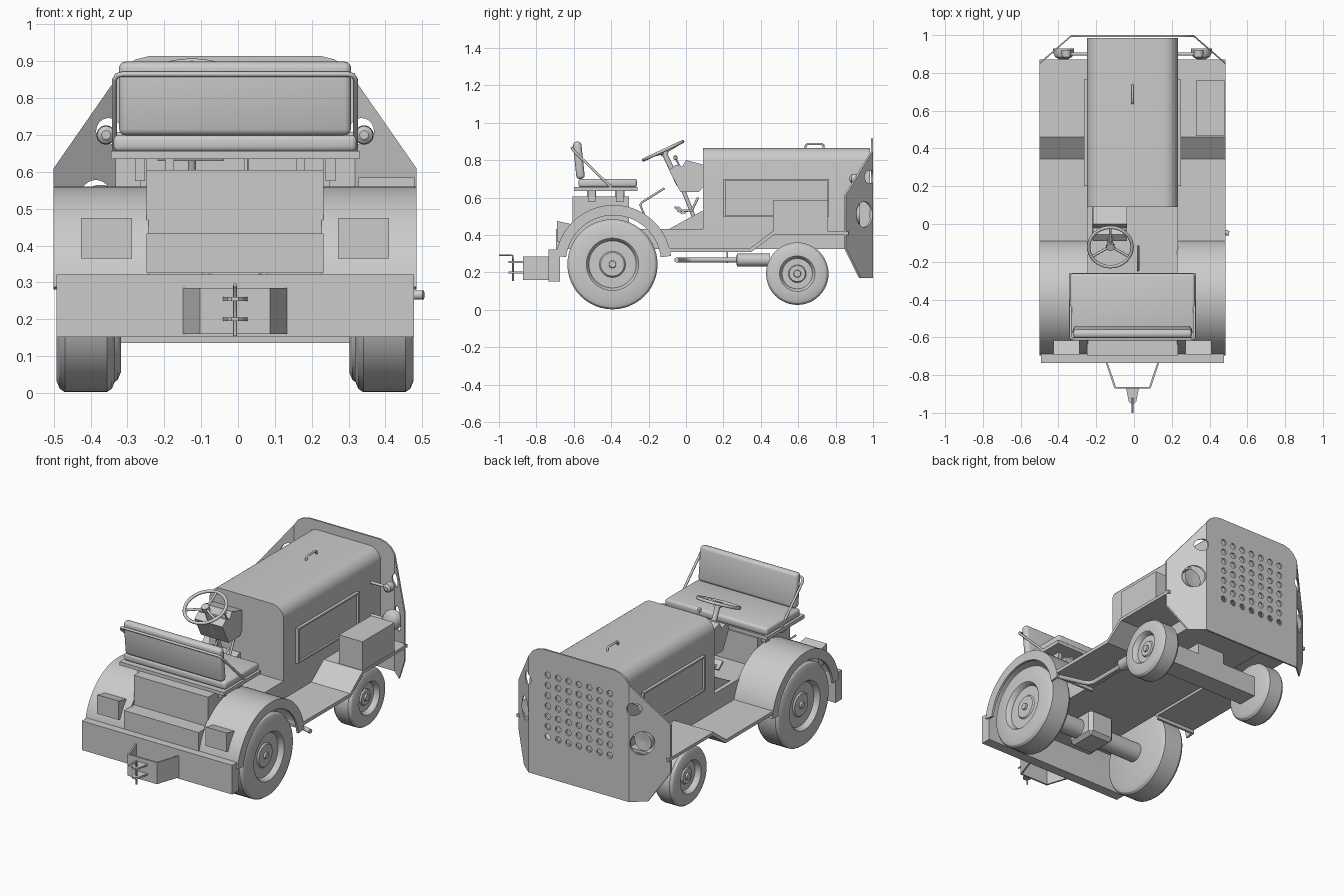
import bpy, bmesh
from math import sin, cos, pi, radians
from mathutils import Vector, Matrix

if "Cube" in bpy.data.objects:
    bpy.data.objects.remove(bpy.data.objects["Cube"])

SHIFT = -0.008  # centreline offset: the exhaust sticks out on one side


def finish(name, bm, bevel=0, segs=3):
    bmesh.ops.recalc_face_normals(bm, faces=bm.faces[:])
    if bevel:
        bmesh.ops.bevel(bm, geom=bm.edges[:], offset=bevel, segments=segs, profile=0.5, affect='EDGES')
    bmesh.ops.translate(bm, verts=bm.verts[:], vec=(SHIFT, 0, 0))
    me = bpy.data.meshes.new(name)
    bm.to_mesh(me)
    bm.free()
    me.shade_smooth()
    me.set_sharp_from_angle(angle=radians(32))
    ob = bpy.data.objects.new(name, me)
    bpy.context.collection.objects.link(ob)
    return ob


def prism(name, pts, axis, lo, hi, bevel=0, segs=3):
    place = {'x': lambda p, t: (t, p[0], p[1]), 'y': lambda p, t: (p[0], t, p[1]),
             'z': lambda p, t: (p[0], p[1], t)}[axis]
    bm = bmesh.new()
    a = [bm.verts.new(place(p, lo)) for p in pts]
    b = [bm.verts.new(place(p, hi)) for p in pts]
    bm.faces.new(a)
    bm.faces.new(b[::-1])
    for i in range(len(pts)):
        j = (i + 1) % len(pts)
        bm.faces.new((a[i], b[i], b[j], a[j]))
    return finish(name, bm, bevel, segs)


def box(name, x0, x1, y0, y1, z0, z1, bevel=0, segs=3):
    return prism(name, [(x0, y0), (x1, y0), (x1, y1), (x0, y1)], 'z', z0, z1, bevel, segs)


def lathe(name, prof, loc, axis='x', n=48):
    # prof: (distance along axis, radius)
    bm = bmesh.new()
    rings = []
    for t, r in prof:
        ring = []
        for i in range(n):
            a = 2 * pi * i / n
            c, s = r * cos(a), r * sin(a)
            v = {'x': (t, c, s), 'y': (c, t, s), 'z': (c, s, t)}[axis]
            ring.append(bm.verts.new(Vector(v) + Vector(loc)))
        rings.append(ring)
    for p, q in zip(rings, rings[1:]):
        for i in range(n):
            bm.faces.new((p[i], p[(i + 1) % n], q[(i + 1) % n], q[i]))
    bm.faces.new(rings[0])
    bm.faces.new(rings[-1])
    return finish(name, bm)


def tube(name, pts, r):
    cu = bpy.data.curves.new(name, 'CURVE')
    cu.dimensions = '3D'
    cu.bevel_depth, cu.bevel_resolution, cu.use_fill_caps = r, 3, True
    sp = cu.splines.new('POLY')
    sp.points.add(len(pts) - 1)
    for p, c in zip(sp.points, pts):
        p.co = (c[0] + SHIFT, c[1], c[2], 1)
    ob = bpy.data.objects.new(name, cu)
    bpy.context.collection.objects.link(ob)
    return ob


def arc(cx, cy, r, a0, a1, n):
    return [(cx + r * cos(radians(a0 + (a1 - a0) * i / n)),
             cy + r * sin(radians(a0 + (a1 - a0) * i / n))) for i in range(n + 1)]


# folded grille plate with cooling holes and lamp openings
FOLD = 0.325
right = [(0.40, 0.17), (0.492, 0.33), (0.492, 0.61), (0.325, 0.85), (0.30, 0.885), (0.27, 0.905), (0.23, 0.915)]
loops = [right + [(-x, z) for x, z in right[::-1]]]


def ellipse(cx, cz, rx, rz, n):
    return [(cx + rx * cos(2 * pi * i / n), cz + rz * sin(2 * pi * i / n)) for i in range(n)]


for i in range(7):
    for j in range(7):
        loops.append(ellipse(-0.2 + i * 0.0667, 0.41 + j * 0.06, 0.018, 0.018, 14))
for s in (-1, 1):
    loops.append(ellipse(s * 0.343, 0.71, 0.034, 0.036, 24))
    loops.append(ellipse(s * 0.378, 0.51, 0.05, 0.068, 32))
cu = bpy.data.curves.new("grille_outline", 'CURVE')
cu.dimensions, cu.fill_mode, cu.extrude = '2D', 'BOTH', 0.005
for lp in loops:
    sp = cu.splines.new('POLY')
    sp.points.add(len(lp) - 1)
    sp.use_cyclic_u = True
    for p, c in zip(sp.points, lp):
        p.co = (c[0], c[1], 0, 1)
tmp = bpy.data.objects.new("grille_outline", cu)
bpy.context.collection.objects.link(tmp)
dg = bpy.context.evaluated_depsgraph_get()
flat = bpy.data.meshes.new_from_object(tmp.evaluated_get(dg))
bpy.data.objects.remove(tmp)
bm = bmesh.new()
bm.from_mesh(flat)
bmesh.ops.remove_doubles(bm, verts=bm.verts[:], dist=1e-5)
for s in (-1, 1):
    bmesh.ops.bisect_plane(bm, geom=bm.verts[:] + bm.edges[:] + bm.faces[:],
                           plane_co=(s * FOLD, 0, 0), plane_no=(1, 0, 0))
for v in bm.verts:
    x, z, t = v.co
    v.co = (x, 0.995 + t - max(0, abs(x) - FOLD) * 0.868, z)
finish("grille_plate", bm)

# chassis and hood
box("chassis", -0.24, 0.24, -0.695, 0.86, 0.325, 0.433)
prism("hood", [(-0.24, 0.43), (0.24, 0.43)] + arc(0.165, 0.79, 0.075, 0, 90, 8)
      + arc(-0.165, 0.79, 0.075, 90, 180, 8), 'y', 0.09, 0.985)
tube("hood_handle", [(0, 0.64, 0.86), (0, 0.64, 0.88), (0, 0.65, 0.886), (0, 0.725, 0.886),
                     (0, 0.735, 0.88), (0, 0.735, 0.86)], 0.006)

for s in (-1, 1):
    side = "right" if s > 0 else "left"

    def span(a, b):
        return (a, b) if s > 0 else (-b, -a)

    # hood side panel with raised frame
    box(side + "_hood_panel", *span(0.235, 0.246), 0.21, 0.755, 0.505, 0.695)
    for k, (y0, y1, z0, z1) in enumerate([(0.2, 0.765, 0.69, 0.7), (0.2, 0.765, 0.495, 0.505),
                                          (0.2, 0.21, 0.505, 0.69), (0.755, 0.765, 0.505, 0.69)]):
        box(f"{side}_panel_frame_{k}", *span(0.235, 0.257), y0, y1, z0, z1)
    # running board rising over the front wheel
    prism(side + "_running_board", [(-0.1, 0.31), (0.35, 0.31), (0.47, 0.40), (0.87, 0.40), (0.87, 0.418),
                                    (0.46, 0.418), (0.345, 0.33), (-0.1, 0.33)], 'x', *span(0.235, 0.492))
    # rear fender and its side lip
    for nm, inner, x0, x1 in (("_fender", 0.298, 0.235, 0.492), ("_fender_lip", 0.255, 0.48, 0.493)):
        prism(side + nm, arc(-0.388, 0.25, 0.31, 7, 173, 36) + arc(-0.388, 0.25, inner, 173, 7, 36), 'x', *span(x0, x1))
    # tail lamp housing
    prism(side + "_tail_lamp", [(-0.69, 0.365), (-0.69, 0.475), (-0.60, 0.455), (-0.62, 0.365)],
          'x', *span(0.28, 0.418))
    # wheels
    for nm, y, z, r, rim, cx, w in (("rear", -0.393, 0.243, 0.241, 0.14, 0.405, 0.079),
                                    ("front", 0.595, 0.193, 0.167, 0.095, 0.375, 0.065)):
        prof = [(-w, 0.02), (-w, r - 0.03), (-w + 0.008, r - 0.01), (-w + 0.022, r), (w - 0.022, r),
                (w - 0.008, r - 0.01), (w, r - 0.03), (w, rim), (w - 0.006, rim - 0.006), (w - 0.03, rim - 0.014),
                (w - 0.03, rim * 0.5), (w - 0.022, rim * 0.45), (w - 0.022, 0.02), (w - 0.012, 0.018), (w - 0.012, 0.004)]
        lathe(f"{side}_{nm}_wheel", [(t * s, q) for t, q in prof], (s * cx, y, z))
    # headlamp and small marker lamp on brackets
    lathe(side + "_headlamp", [(0.87, 0.02), (0.885, 0.045), (0.905, 0.055), (0.93, 0.055), (0.93, 0.048), (0.922, 0.005)],
          (s * 0.365, 0, 0.51), 'y', 32)
    lathe(side + "_marker_lamp", [(0.875, 0.012), (0.885, 0.024), (0.92, 0.026), (0.92, 0.005)],
          (s * 0.35, 0, 0.70), 'y', 24)
    for z in (0.51, 0.70):
        tube(f"{side}_lamp_bracket_{z}", [(s * 0.235, 0.9, z), (s * 0.35, 0.9, z)], 0.008)
    # seat legs and mounts
    for y in (-0.505, -0.355):
        box(f"{side}_seat_mount_{y}", *span(0.165, 0.19), y - 0.025, y + 0.025, 0.59, 0.64)
        box(f"{side}_seat_leg_{y}", *span(0.245, 0.272), y - 0.02, y + 0.02, 0.575, 0.64)

# battery box on the right board
box("battery_box", 0.335, 0.487, 0.465, 0.76, 0.41, 0.585)

# axles
lathe("rear_axle", [(-0.36, 0.055), (0.36, 0.055)], (0, -0.393, 0.243), 'x', 32)
box("differential", -0.085, 0.085, -0.47, -0.28, 0.17, 0.33, 0.02, 1)
box("front_axle", -0.32, 0.32, 0.535, 0.655, 0.135, 0.255)
box("axle_pivot", -0.09, 0.09, 0.54, 0.65, 0.25, 0.33)

# rear bumper plate, hitch bracket and coupler
box("bumper", -0.485, 0.485, -0.735, -0.675, 0.152, 0.322)
prism("hitch_bracket", [(-0.143, -0.73), (-0.095, -0.872), (0.095, -0.872), (0.143, -0.73), (0.133, -0.73),
                        (0.088, -0.862), (-0.088, -0.862), (-0.133, -0.73)], 'z', 0.16, 0.285)
for z in (0.20, 0.255):
    prism(f"coupler_jaw_{z}", [(-0.034, -0.868), (-0.02, -0.94), (-0.01, -0.95), (0.01, -0.95), (0.02, -0.94),
                               (0.034, -0.868)], 'z', z - 0.005, z + 0.005)
tube("coupler_pin", [(0, -0.925, 0.155), (0, -0.925, 0.288), (0, -0.935, 0.292), (0, -1.0, 0.292)], 0.005)

# seat
box("seat_base_box", -0.24, 0.24, -0.607, -0.305, 0.43, 0.605)
box("seat_plate", -0.337, 0.337, -0.60, -0.26, 0.635, 0.656)
box("seat_cushion", -0.33, 0.33, -0.575, -0.262, 0.655, 0.70, 0.014)
back = box("seat_backrest", -0.315, 0.315, -0.585, -0.54, 0.70, 0.90, 0.018)
back.data.transform(Matrix.Translation((0, -0.56, 0.70)) @ Matrix.Rotation(radians(6), 4, 'X')
                    @ Matrix.Translation((0, 0.56, -0.70)))
half = [(0.327, -0.40, 0.655), (0.327, -0.60, 0.85), (0.32, -0.608, 0.862), (0.305, -0.61, 0.865)]
tube("seat_back_rail", half + [(-x, y, z) for x, y, z in half[::-1]], 0.007)

# dashboard, steering column and wheel
SX = -0.117
prism("dashboard", [(-0.09, 0.745), (-0.055, 0.775), (-0.02, 0.765), (0.0, 0.80), (0.095, 0.775), (0.095, 0.66),
                    (0.07, 0.63), (-0.03, 0.63)], 'x', -0.21, -0.03)
centre = Vector((SX, -0.122, 0.85))
rot = Matrix.Rotation(radians(25), 4, 'X')


def wheel_pt(x, y, z):
    return centre + rot @ Vector((x, y, z))


ring = [wheel_pt(0.115 * cos(2 * pi * i / 40), 0.115 * sin(2 * pi * i / 40), 0) for i in range(40)]
tube("steering_wheel_rim", ring, 0.009).data.splines[0].use_cyclic_u = True
for k in range(3):
    a = radians(90 + 120 * k)
    tube(f"steering_spoke_{k}", [wheel_pt(0, 0, -0.012), wheel_pt(0.115 * cos(a), 0.115 * sin(a), 0)], 0.007)
tube("steering_hub", [wheel_pt(0, 0, -0.025), wheel_pt(0, 0, 0.006)], 0.022)
tube("steering_column", [wheel_pt(0, 0, -0.01), wheel_pt(0, 0, -0.20)], 0.015)
tube("column_strut", [(SX, -0.015, 0.64), (SX, 0.06, 0.45)], 0.011)
tube("dash_lever", [(-0.04, -0.03, 0.76), (-0.04, -0.055, 0.81)], 0.005)
lathe("dash_lever_knob", [(-0.012, 0.004), (-0.006, 0.011), (0.006, 0.011), (0.012, 0.004)], (-0.04, -0.057, 0.813), 'z', 16)

# footrest, pedals and hand lever
prism("footrest", [(-0.09, 0.432), (0.09, 0.432), (0.09, 0.525), (0.08, 0.525)], 'x', -0.215, -0.04)
for x, y in ((-0.165, -0.045), (-0.065, -0.03)):
    tube(f"pedal_arm_{x}", [(x, y, 0.53), (x, 0.03, 0.53), (x, 0.065, 0.60)], 0.007)
    prism(f"pedal_{x}", [(y - 0.02, 0.545), (y - 0.012, 0.555), (y + 0.03, 0.52), (y + 0.022, 0.51)],
          'x', x - 0.025, x + 0.025)
tube("hand_lever", [(0.03, -0.19, 0.43), (0.03, -0.245, 0.56), (0.03, -0.235, 0.575), (0.03, -0.115, 0.65)], 0.006)

# exhaust on the right side
lathe("muffler", [(0.27, 0.012), (0.272, 0.034), (0.448, 0.034), (0.45, 0.012)], (0.32, 0, 0.266), 'y', 24)
tube("exhaust_pipe", [(0.32, 0.28, 0.266), (0.32, 0.03, 0.266), (0.335, 0.0, 0.266), (0.37, -0.015, 0.266),
                      (0.511, -0.05, 0.266)], 0.013)
tube("exhaust_hanger", [(0.32, 0.22, 0.25), (0.32, 0.22, 0.32)], 0.005)
